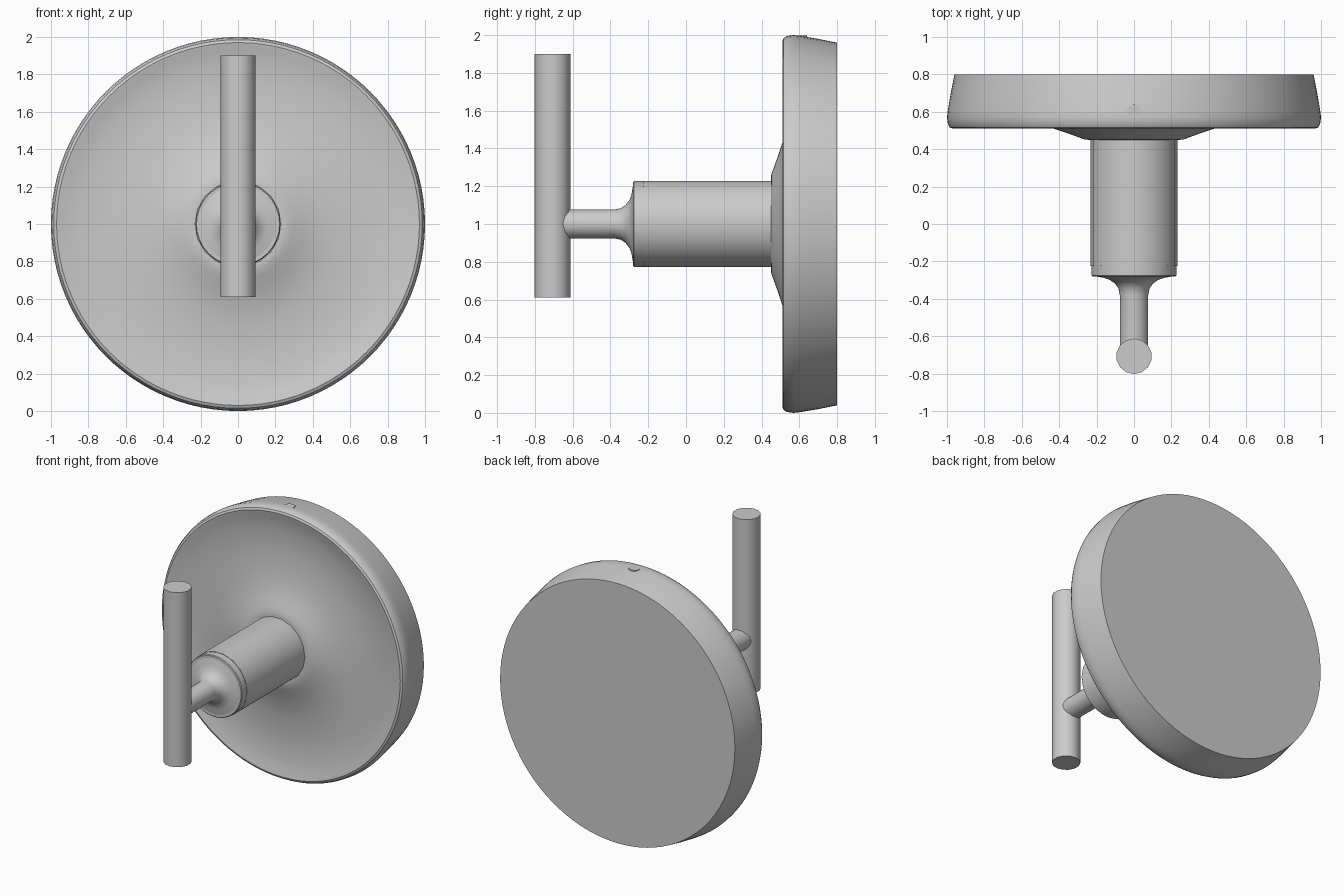
import bpy, bmesh, math

if "Cube" in bpy.data.objects:
    bpy.data.objects.remove(bpy.data.objects["Cube"])

CENTRE_Z = 1.0


def lathe_y(name, profile, sides, angle=30):
    """Revolve (radius, y) points about the y axis at the centre height."""
    bm = bmesh.new()
    rings = []
    for r, y in profile:
        ring = []
        for i in range(sides):
            a = 2 * math.pi * i / sides
            ring.append(bm.verts.new((r * math.cos(a), y, CENTRE_Z + r * math.sin(a))))
        rings.append(ring)
    for a, b in zip(rings, rings[1:]):
        for i in range(sides):
            j = (i + 1) % sides
            bm.faces.new((a[i], a[j], b[j], b[i]))
    bm.faces.new(rings[0])
    bm.faces.new(rings[-1])
    bmesh.ops.recalc_face_normals(bm, faces=bm.faces[:])
    mesh = bpy.data.meshes.new(name)
    bm.to_mesh(mesh)
    bm.free()
    obj = bpy.data.objects.new(name, mesh)
    bpy.context.collection.objects.link(obj)
    smooth(obj, angle)
    return obj


def smooth(obj, angle):
    bpy.ops.object.select_all(action='DESELECT')
    obj.select_set(True)
    bpy.context.view_layer.objects.active = obj
    bpy.ops.object.shade_smooth_by_angle(angle=math.radians(angle))


def cylinder_z(name, radius, z0, z1, y, sides, angle=40):
    bpy.ops.mesh.primitive_cylinder_add(vertices=sides, radius=radius, depth=z1 - z0,
                                        location=(0, y, (z0 + z1) / 2))
    obj = bpy.context.object
    obj.name = name
    smooth(obj, angle)
    return obj


# Wall plate: tapered back, rounded rim, dished face rising to a central boss
lathe_y("wall_plate", [
    (0.96, 0.80), (0.98, 0.70), (0.995, 0.61), (1.0, 0.57), (0.995, 0.535),
    (0.985, 0.517), (0.97, 0.51), (0.955, 0.513), (0.92, 0.523), (0.85, 0.535),
    (0.75, 0.542), (0.65, 0.54), (0.54, 0.53), (0.43, 0.51), (0.36, 0.487),
    (0.30, 0.465), (0.265, 0.452), (0.245, 0.45)], 96)

# Valve barrel with a slightly narrower end collar
lathe_y("barrel", [(0.232, 0.50), (0.232, -0.225)], 18)
lathe_y("barrel_collar", [(0.227, -0.15), (0.227, -0.275), (0.222, -0.28)], 32)

# Stem flaring out onto the barrel end
lathe_y("stem", [
    (0.222, -0.275), (0.20, -0.281), (0.16, -0.288), (0.13, -0.298),
    (0.10, -0.32), (0.083, -0.345), (0.076, -0.38), (0.076, -0.70)], 32)

# Upright lever handle
cylinder_z("lever_handle", 0.095, 0.61, 1.90, -0.707, 14)

# Small flush set screw on top of the plate
cylinder_z("set_screw", 0.04, 1.95, 1.998, 0.60, 8)
